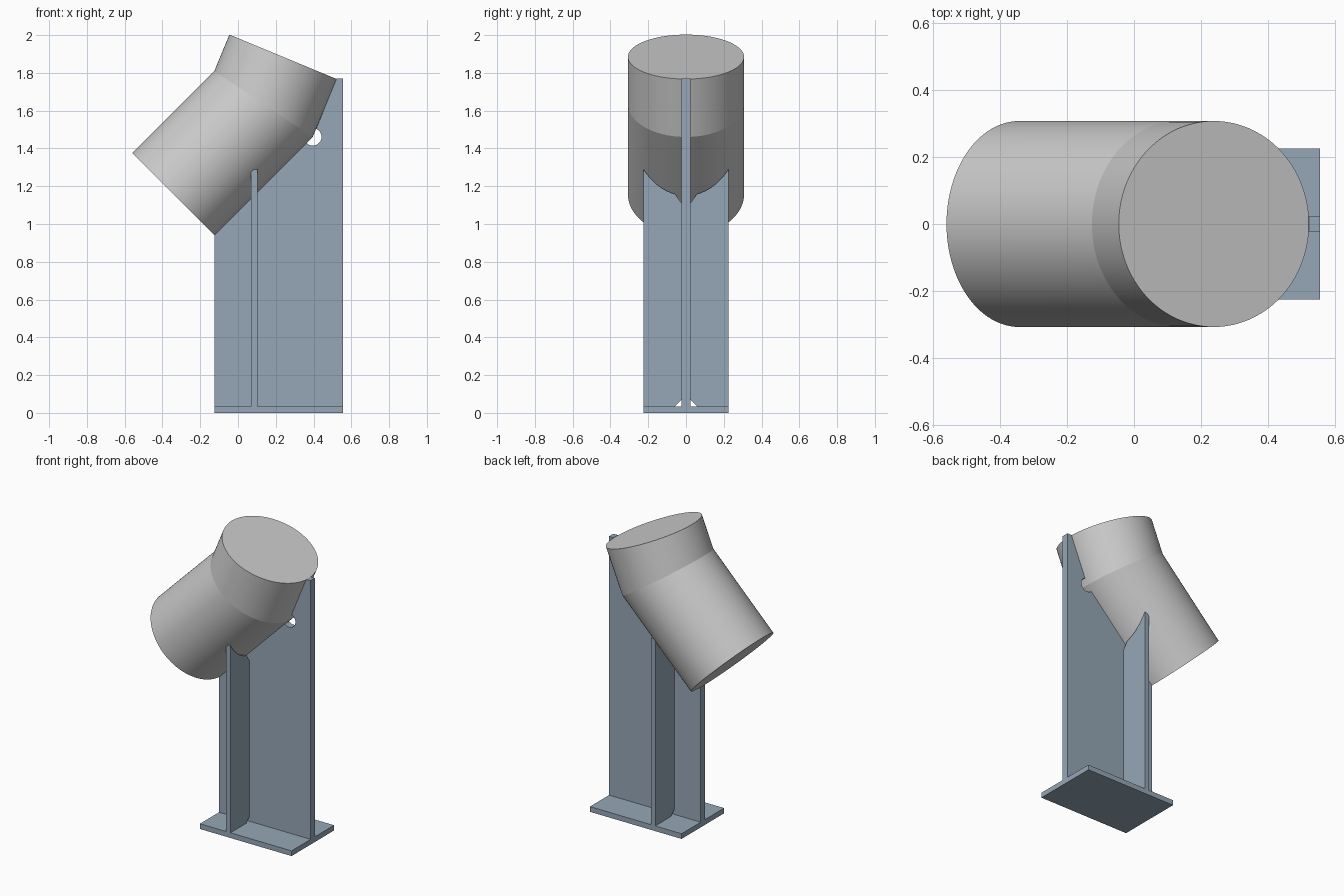
import bpy, bmesh
from math import sin, cos, pi, radians, sqrt
from mathutils import Vector

if "Cube" in bpy.data.objects:
    bpy.data.objects.remove(bpy.data.objects["Cube"])

R = 0.3075
X0, X1 = -0.125, 0.555        # base extent
HALF_W, BASE_T, WEB_T = 0.225, 0.035, 0.023

steel = bpy.data.materials.new("blue_grey_steel")
steel.diffuse_color = (0.30, 0.39, 0.47, 1)
steel.use_nodes = True
steel.node_tree.nodes["Principled BSDF"].inputs["Base Color"].default_value = steel.diffuse_color


def finish(name, bm, mat=None):
    bmesh.ops.recalc_face_normals(bm, faces=bm.faces[:])
    me = bpy.data.meshes.new(name)
    bm.to_mesh(me)
    bm.free()
    ob = bpy.data.objects.new(name, me)
    bpy.context.collection.objects.link(ob)
    if mat:
        me.materials.append(mat)
    return ob


def plate(name, points, offset):
    """Flat profile (3D points) extruded along an offset vector."""
    bm = bmesh.new()
    face = bm.faces.new([bm.verts.new(p) for p in points])
    ext = bmesh.ops.extrude_face_region(bm, geom=[face])
    moved = [v for v in ext["geom"] if isinstance(v, bmesh.types.BMVert)]
    bmesh.ops.translate(bm, verts=moved, vec=offset)
    return finish(name, bm, steel)


# Mitred pipe elbow: end ring, mitre ring, end ring, with flat caps
def ring(bm, centre, axis_deg, stretch=1.0, n=96):
    a = radians(axis_deg)
    u = Vector((sin(a), 0, -cos(a))) * stretch
    return [bm.verts.new(Vector(centre) + u * R * cos(2 * pi * i / n)
                         + Vector((0, R * sin(2 * pi * i / n), 0)))
            for i in range(n)]


bm = bmesh.new()
rings = [ring(bm, (-0.3425, 0, 1.1575), 45),
         ring(bm, (0.135, 0, 1.635), 56.25, 1 / cos(radians(11.25))),
         ring(bm, (0.2385, 0, 1.885), 67.5)]
for a, b in zip(rings, rings[1:]):
    for i in range(len(a)):
        j = (i + 1) % len(a)
        bm.faces.new((a[i], a[j], b[j], b[i])).smooth = True
bm.faces.new(rings[0])
bm.faces.new(rings[2])
for r in rings:
    for i in range(len(r)):
        bm.edges.get((r[i - 1], r[i])).smooth = False
finish("pipe_elbow", bm)

# Base plate
plate("base_plate", [(X0, -HALF_W, 0), (X1, -HALF_W, 0),
                     (X1, HALF_W, 0), (X0, HALF_W, 0)], (0, 0, BASE_T))

# Web plate following the elbow, with a round relief at the mitre
cx, cz, hole = 0.396, 1.461, 0.046
profile = [(X0, BASE_T), (X1, BASE_T), (X1, 1.77), (0.522, 1.77)]
for i in range(25):
    t = radians(67.5 - 202.5 * i / 24)
    profile.append((cx + hole * cos(t), cz + hole * sin(t)))
profile.append((X0, 0.94))
plate("web_plate", [(x, -WEB_T, z) for x, z in profile], (0, 2 * WEB_T, 0))

# Cross ribs: saddle-cut top, snipped inner corners
snip = 0.035
rx, rt = 0.07, 0.032


def saddle(y):
    return rx + rt / 2 + 1.5 - sqrt(2) * sqrt(R * R - y * y)


for side, name in ((1, "rib_back"), (-1, "rib_front")):
    prof = [(WEB_T, BASE_T + snip), (WEB_T + snip, BASE_T),
            (HALF_W, BASE_T)]
    for i in range(17):
        y = HALF_W + (WEB_T + snip - HALF_W) * i / 16
        prof.append((y, saddle(y)))
    prof.append((WEB_T, 1.11))
    plate(name, [(rx, side * y, z) for y, z in prof], (rt, 0, 0))
